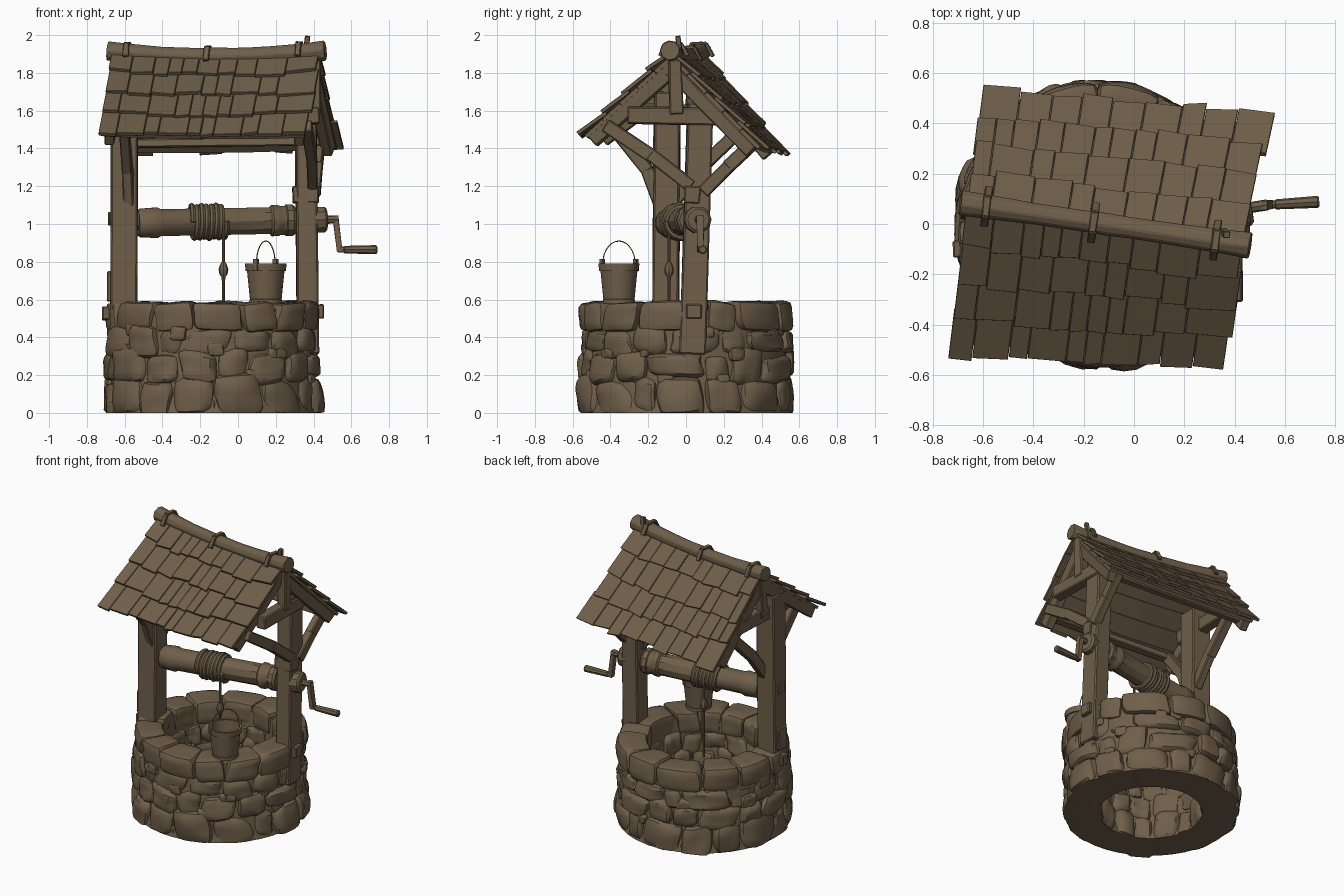
import bpy, bmesh, math, random
from mathutils import Vector as V, noise

if "Cube" in bpy.data.objects:
    bpy.data.objects.remove(bpy.data.objects["Cube"])

random.seed(7)
rnd = random.uniform
Z, Y = V((0, 0, 1)), V((0, 1, 0))
mat = bpy.data.materials.new("weathered brown")
mat.diffuse_color = (0.16, 0.115, 0.068, 1)
mat.use_nodes = True
mat.node_tree.nodes["Principled BSDF"].inputs["Base Color"].default_value = mat.diffuse_color


def finish(name, bm, bevel=0.0, smooth=True):
    bmesh.ops.recalc_face_normals(bm, faces=bm.faces)
    me = bpy.data.meshes.new(name)
    bm.to_mesh(me)
    bm.free()
    me.materials.append(mat)
    ob = bpy.data.objects.new(name, me)
    bpy.context.collection.objects.link(ob)
    if bevel:
        m = ob.modifiers.new("bevel", 'BEVEL')
        m.width, m.segments = bevel, 1
    if smooth:
        bpy.ops.object.select_all(action='DESELECT')
        ob.select_set(True)
        bpy.context.view_layer.objects.active = ob
        bpy.ops.object.shade_smooth_by_angle(angle=math.radians(35))
    return ob


def hexa(bm, lo, hi):
    """Solid between two quads."""
    a = [bm.verts.new(p) for p in lo]
    b = [bm.verts.new(p) for p in hi]
    bm.faces.new(a)
    bm.faces.new(b)
    for i in range(4):
        j = (i + 1) % 4
        bm.faces.new((a[i], a[j], b[j], b[i]))


def beam(bm, a, b, w, d, up=Z, jit=0.006, taper=1.0):
    """Rough timber from a to b; w across, d along up."""
    a, b = V(a), V(b)
    ax = (b - a).normalized()
    s = ax.cross(up).normalized()
    n = s.cross(ax)
    def ring(p, k):
        return [p + s * (x * w * k / 2 + rnd(-jit, jit)) + n * (y * d * k / 2 + rnd(-jit, jit))
                for x, y in ((-1, -1), (1, -1), (1, 1), (-1, 1))]
    hexa(bm, ring(a, 1), ring(b, taper))


def tube(bm, pts, radii, n=10, ref=Z, axis=None, cap=True):
    """Round section swept along pts with one radius per point."""
    pts = [V(p) for p in pts]
    rings = []
    for i, p in enumerate(pts):
        t = axis or (pts[min(i + 1, len(pts) - 1)] - pts[max(i - 1, 0)])
        s = V(t).cross(ref).normalized()
        q = s.cross(V(t)).normalized()
        rings.append([bm.verts.new(p + radii[i] * (s * math.cos(k * math.tau / n) + q * math.sin(k * math.tau / n)))
                      for k in range(n)])
    for r, r2 in zip(rings, rings[1:]):
        for k in range(n):
            bm.faces.new((r[k], r[(k + 1) % n], r2[(k + 1) % n], r2[k]))
    if cap:
        bm.faces.new(rings[0])
        bm.faces.new(rings[-1])


# ---- stone ring -------------------------------------------------------
CX = -0.14
tb = bmesh.new()
bmesh.ops.create_cube(tb, size=2)
bmesh.ops.subdivide_edges(tb, edges=tb.edges[:], cuts=5, use_grid_fill=True)
tb.verts.index_update()
T_V = [v.co.copy() for v in tb.verts]
T_F = [[v.index for v in f.verts] for f in tb.faces]
tb.free()


def stone(bm, a0, a1, r0, r1, z0, z1, k=6, rough=0.14):
    seed = V((rnd(0, 50), rnd(0, 50), rnd(0, 50)))
    skew, tilt = rnd(-0.2, 0.2), rnd(-0.12, 0.12)
    vs = []
    for c in T_V:
        p = c / sum(abs(x) ** k for x in c) ** (1 / k)
        p = p + noise.noise_vector(c * 0.9 + seed) * rough
        a = (a0 + a1) / 2 + (p.x + skew * p.z) * (a1 - a0) / 2
        r = (r0 + r1) / 2 + p.y * (r1 - r0) / 2
        z = max(0, (z0 + z1) / 2 + (p.z + tilt * p.x) * (z1 - z0) / 2)
        vs.append(bm.verts.new((CX + r * math.cos(a), r * math.sin(a), z)))
    for f in T_F:
        bm.faces.new([vs[i] for i in f])


rows = [("base_stones", -0.03, 0.19, 0.325, 0.575, 15, 0.03), ("lower_stones", 0.16, 0.33, 0.335, 0.565, 15, 0.03),
        ("upper_stones", 0.30, 0.45, 0.345, 0.558, 15, 0.025), ("rim_stones", 0.43, 0.588, 0.355, 0.562, 13, 0.004)]
for name, z0, z1, r0, r1, n, j in rows:
    rim = name == "rim_stones"
    bm = bmesh.new()
    cuts = [(i + rnd(-0.28, 0.28)) * math.tau / n for i in range(n)]
    cuts.append(cuts[0] + math.tau)
    off = rnd(0, 1)
    for a, b in zip(cuts, cuts[1:]):
        stone(bm, a + off + 0.002, b + off - 0.002, r0 + rnd(-0.01, 0.015), r1 + rnd(-0.014, 0.014),
              z0 + rnd(-j, j), z1 + rnd(-j, j), 7 if rim else 5, 0.09 if rim else 0.15)
    finish(name, bm)
bm = bmesh.new()
for i in range(34):   # small filler stones
    a, z, w = i * math.tau / 34 + rnd(-.1, .1), random.choice((0.03, 0.18, 0.32, 0.42)) + rnd(-.02, .02), rnd(.05, .1)
    stone(bm, a - w, a + w, 0.47, 0.558 + rnd(-.01, .01), z - w * 0.45, z + w * 0.45, 5)
finish("filler_stones", bm)
bm = bmesh.new()      # mortar core: closed ring profile
prof = [(0.56, 0), (0.535, 0.1), (0.53, 0.55), (0.375, 0.55), (0.36, 0.1), (0.335, 0), (0.56, 0)]
tube(bm, [(CX, 0, z) for r, z in prof], [r for r, z in prof], 40, ref=Y, axis=Z, cap=False)
bmesh.ops.remove_doubles(bm, verts=bm.verts, dist=1e-5)
finish("mortar_core", bm)

# ---- roof: each slope is a skewed patch between ridge and eave ---------
RL, RR = V((-0.67, 0.075, 1.895)), V((0.44, -0.08, 1.895))
EAVE = {"front": (V((-0.74, -0.505, 1.453)), V((0.37, -0.56, 1.445))),
        "back": (V((-0.615, 0.515, 1.36)), V((0.55, 0.415, 1.38)))}


def P(s, u, t, h=0.0):
    el, er = EAVE[s]
    n = (RR - RL).cross(el - RL).normalized()
    n = n if n.z > 0 else -n
    p = RL.lerp(RR, u).lerp(el.lerp(er, u), t)
    p.z -= 0.025 * (1 - (2 * u - 1) ** 2) * (1 - 0.6 * t)
    return p + n * h


def slab(bm, s, u0, u1, t0, t1, h0, h1, th, j=0.0):
    c = [(u0, t0, h0), (u1, t0, h0), (u1, t1 + rnd(-j, j), h1 + rnd(-j, j) * 0.2),
         (u0, t1 + rnd(-j, j), h1 + rnd(-j, j) * 0.2)]
    hexa(bm, [P(s, u, t, h) for u, t, h in c], [P(s, u, t, h + th) for u, t, h in c])


for s in EAVE:
    bm = bmesh.new()
    for r in range(4):
        us = [rnd(-0.01, 0.01)]
        while us[-1] < 0.89:
            us.append(us[-1] + random.choice((rnd(0.06, 0.1), rnd(0.1, 0.15))))
        us[-1] = 1 + rnd(-0.012, 0.012)
        for u0, u1 in zip(us, us[1:]):
            e = rnd(-0.025, 0.02)
            slab(bm, s, u0 + 0.001, u1 - 0.001, max(0, r / 4 - 0.05), (r + 1) / 4 + e, 0.002, 0.02 + rnd(0, .004),
                 0.02, 0.014)
    finish(s + "_shingles", bm, 0.002, False)
    bm = bmesh.new()  # boards below shingles
    for k in range(5):
        for m in range(5):
            slab(bm, s, 0.02 + m * 0.192, 0.02 + (m + 1) * 0.192, k * 0.19, k * 0.19 + 0.186, -0.018, -0.016, 0.02)
    finish(s + "_roof_boards", bm, 0, False)
    bm = bmesh.new()  # rafters and lengthwise purlin
    for u in (0.045, 0.95):
        beam(bm, P(s, u, 0.0, -0.055), P(s, u, 0.93, -0.045), 0.055, 0.08)
    beam(bm, P(s, 0.05, 0.82, -0.045), P(s, 0.95, 0.82, -0.045), 0.05, 0.05)
    finish(s + "_rafters", bm, 0.006, False)

# ridge log with straps and pegs
A, B = V((-0.69, 0.085, 1.916)), V((0.462, -0.085, 1.918))
bm = bmesh.new()
N = 12
pts = [A.lerp(B, i / N) - Z * 0.028 * (1 - (2 * i / N - 1) ** 2) for i in range(N + 1)]
tube(bm, pts, [(0.053 if i in (0, 1, N - 1, N) else 0.046) + rnd(-.003, .003) for i in range(N + 1)], 9)
finish("ridge_log", bm, 0.005)
bm = bmesh.new()
d = V((0.12, 0.99, 0))
for u, top in ((0.09, 1.957), (0.46, 1.935), (0.88, 1.96)):
    c = A.lerp(B, u)
    c.z = top
    beam(bm, c - d * 0.04, c + d * 0.04, 0.028, 0.014, jit=0.003)
    for sg in (-1, 1):
        beam(bm, c + d * 0.037 * sg, c + d * 0.075 * sg - Z * 0.07, 0.03, 0.018, up=d, jit=0.003)
beam(bm, (0.355, -0.03, 1.88), (0.367, -0.045, 1.995), 0.028, 0.028, up=Y, jit=0.003)
finish("ridge_straps", bm, 0.003, False)

# ---- timber frame ------------------------------------------------------
bm = bmesh.new()
beam(bm, (-0.605, -0.108, 0.31), (-0.60, -0.10, 1.70), 0.145, 0.14, up=Y)
beam(bm, (0.37, 0.03, 0.31), (0.36, 0.078, 1.64), 0.115, 0.14, up=Y)
finish("posts", bm, 0.008, False)
bm = bmesh.new()
beam(bm, (0.395, -0.31, 1.575), (0.395, 0.21, 1.57), 0.07, 0.09)
beam(bm, (-0.62, -0.27, 1.59), (-0.59, 0.30, 1.58), 0.07, 0.09)
beam(bm, (0.405, -0.05, 1.58), (0.405, -0.06, 1.87), 0.06, 0.07, up=Y)
beam(bm, (-0.62, 0.03, 1.58), (-0.63, 0.06, 1.87), 0.06, 0.07, up=Y)
finish("gable_beams", bm, 0.007, False)
bm = bmesh.new()
for path in (((0.395, 0.03, 1.20), (0.39, -0.18, 1.36), (0.365, -0.41, 1.515)),
             ((0.41, 0.09, 1.17), (0.42, 0.22, 1.30), (0.43, 0.35, 1.425)),
             ((-0.575, -0.13, 1.08), (-0.585, -0.20, 1.28), (-0.60, -0.36, 1.48)),
             ((-0.575, -0.06, 1.12), (-0.57, 0.08, 1.30), (-0.56, 0.28, 1.49))):
    for a, b in zip(path, path[1:]):
        beam(bm, a, V(b) + (V(b) - V(a)) * 0.06, 0.055, 0.07, jit=0.003)
finish("braces", bm, 0.006, False)
bm = bmesh.new()      # pegs and bearing blocks
beam(bm, (-0.72, -0.10, 0.525), (-0.5, -0.09, 0.525), 0.07, 0.07)
beam(bm, (0.30, 0.035, 0.535), (0.455, 0.04, 0.535), 0.08, 0.075)
beam(bm, (-0.685, -0.11, 1.025), (-0.52, -0.09, 1.025), 0.08, 0.07)
beam(bm, (-0.675, -0.11, 0.59), (-0.675, -0.11, 0.75), 0.03, 0.10, up=Y)
beam(bm, (0.36, 0.03, 1.11), (0.36, 0.035, 1.20), 0.14, 0.08, up=Y)
finish("pegs_and_blocks", bm, 0.006, False)

# ---- windlass ----------------------------------------------------------
D0, D1 = V((-0.53, -0.09, 1.005)), V((0.30, 0.04, 1.02))
ax = (D1 - D0).normalized()
at = lambda x: D0 + ax * ((x - D0.x) / ax.x)
bm = bmesh.new()
prof = [(-.53, .07), (-.515, .08), (-.43, .085), (-.41, .075), (.17, .074), (.18, .087), (.21, .087),
        (.22, .08), (.25, .08), (.255, .087), (.285, .087), (.30, .075)]
tube(bm, [at(x) for x, r in prof], [r for x, r in prof], 10, axis=ax)
tube(bm, [at(-0.66), at(0.44)], [0.035] * 2, 10, axis=ax)
finish("drum", bm)
bm = bmesh.new()
side = ax.cross(Z).normalized()
up = side.cross(ax)
W = 7 * 18
coil = [at(-0.25 + 0.18 * i / W) + (0.085 + 0.004 * math.sin(i * 0.21)) * (side * math.cos(i * math.tau / 18) + up * math.sin(i * math.tau / 18))
        for i in range(W + 1)]
tube(bm, coil, [0.0145] * len(coil), 6, ref=ax)
finish("rope_coil", bm)
bm = bmesh.new()
zs = [(1.01, .009), (.80, .009), (.785, .018), (.76, .026), (.735, .022), (.72, .011), (.70, .009), (.38, .009)]
tube(bm, [(-0.077, -0.09, z) for z, r in zs], [r for z, r in zs], 8, ref=Y, axis=Z)
finish("hanging_rope", bm)
bm = bmesh.new()      # hub, crank and grip
tube(bm, [at(.40), at(.455), at(.468)], [.072, .072, .058], 10, axis=ax)
tube(bm, [at(.46), at(.53)], [.022] * 2, 8, axis=ax)
beam(bm, at(.515) + Z * 0.02, at(.54) - Z * 0.17, 0.03, 0.035, up=Y, jit=0.002)
g = at(.53) - Z * 0.16
bx = V((1, 0.06, 0.0)).normalized()
tube(bm, [g, g + bx * .03, g + bx * .035, g + bx * .2, g + bx * .207], [.016, .016, .02, .024, .018], 8, axis=bx)
finish("crank", bm)

# ---- bucket on the rim ---------------------------------------------------
C = V((0.147, -0.355, 0))
bm = bmesh.new()
prof = [(.087, .578), (.087, .60), (.084, .602), (.099, .75), (.107, .752), (.11, .79),
        (.095, .79), (.078, .60)]
tube(bm, [C + Z * z for r, z in prof], [r for r, z in prof], 18, ref=Y, axis=Z)
finish("bucket", bm)
bm = bmesh.new()
d = V((0.5, 0.866, 0))
arc = [C + d * (0.1 * math.cos(a)) + Z * (0.785 + 0.125 * math.sin(a)) for a in (math.pi * i / 14 for i in range(15))]
tube(bm, arc, [0.003] * 15, 6, ref=d.cross(Z))
for sg in (-1, 1):
    q = C + d * sg * 0.103
    beam(bm, q + Z * 0.755, q + Z * 0.815, 0.025, 0.018, up=d, jit=0.001)
finish("bucket_handle", bm)
